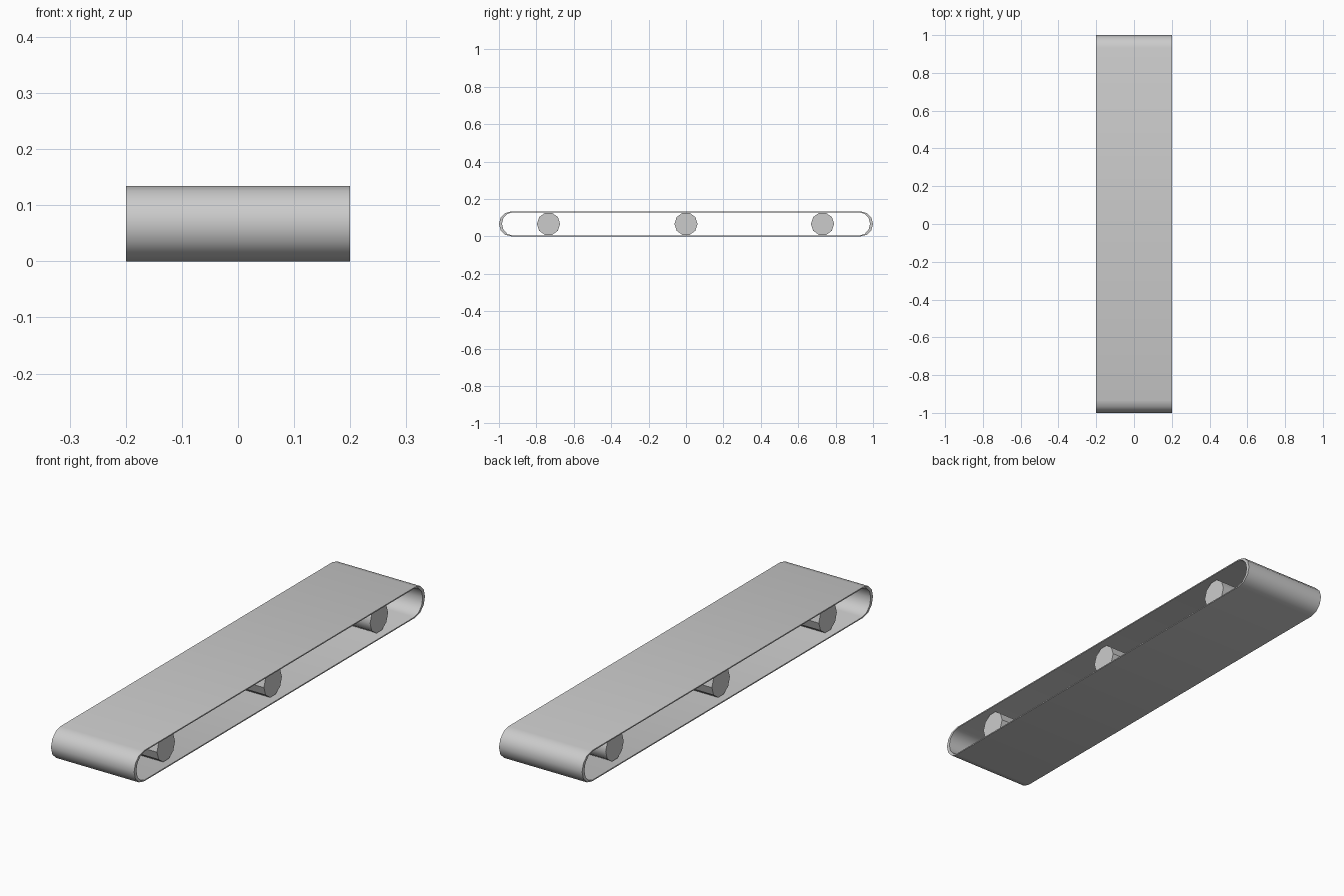
import bpy
import bmesh
import math
from mathutils import Matrix

if "Cube" in bpy.data.objects:
    bpy.data.objects.remove(bpy.data.objects["Cube"], do_unlink=True)

HEIGHT = 0.134
MID = HEIGHT / 2

grey = bpy.data.materials.new("plain grey")
grey.diffuse_color = (0.6, 0.6, 0.6, 1)
grey.use_nodes = True
grey.node_tree.nodes["Principled BSDF"].inputs["Base Color"].default_value = (0.6, 0.6, 0.6, 1)


def finish(name, bm, smooth_angle):
    """Turn a bmesh into a shaded grey object."""
    bmesh.ops.recalc_face_normals(bm, faces=bm.faces)
    mesh = bpy.data.meshes.new(name)
    bm.to_mesh(mesh)
    bm.free()
    mesh.materials.append(grey)
    obj = bpy.data.objects.new(name, mesh)
    bpy.context.collection.objects.link(obj)
    bpy.ops.object.select_all(action="DESELECT")
    obj.select_set(True)
    bpy.context.view_layer.objects.active = obj
    if smooth_angle:
        bpy.ops.object.shade_smooth_by_angle(angle=math.radians(smooth_angle))
    return obj


def loop_profile(half_length, half_height, end_depth, steps=6):
    """Closed (y, z) outline: a long strip with rounded ends."""
    points = []
    for side in (1, -1):
        for i in range(steps + 1):
            a = -math.pi / 2 + math.pi * i / steps
            points.append((side * (half_length - end_depth + end_depth * math.cos(a)),
                           MID + side * half_height * math.sin(a)))
    return points


# Belt: a thin hollow loop, thicker around the ends
bm = bmesh.new()
outer = loop_profile(1.0, MID, 0.067)
inner = loop_profile(0.984, MID - 0.005, 0.058)
rings = [[bm.verts.new((x, y, z)) for y, z in profile]
         for profile, x in ((outer, 0.2), (outer, -0.2), (inner, -0.2), (inner, 0.2))]
n = len(outer)
for r in range(4):
    a, b = rings[r], rings[(r + 1) % 4]
    for i in range(n):
        j = (i + 1) % n
        bm.faces.new((a[i], a[j], b[j], b[i]))
finish("conveyor_belt", bm, 50)

# Rollers: ten-sided drums across the belt, the back one smooth
for name, y, smooth_angle in (("front_roller", -0.735, 0),
                              ("middle_roller", 0.0, 0),
                              ("back_roller", 0.73, 50)):
    bm = bmesh.new()
    bmesh.ops.create_cone(bm, cap_ends=True, segments=10, radius1=0.062, radius2=0.062,
                          depth=0.336,
                          matrix=Matrix.Translation((0, y, MID)) @ Matrix.Rotation(math.pi / 2, 4, "Y"))
    finish(name, bm, smooth_angle)
